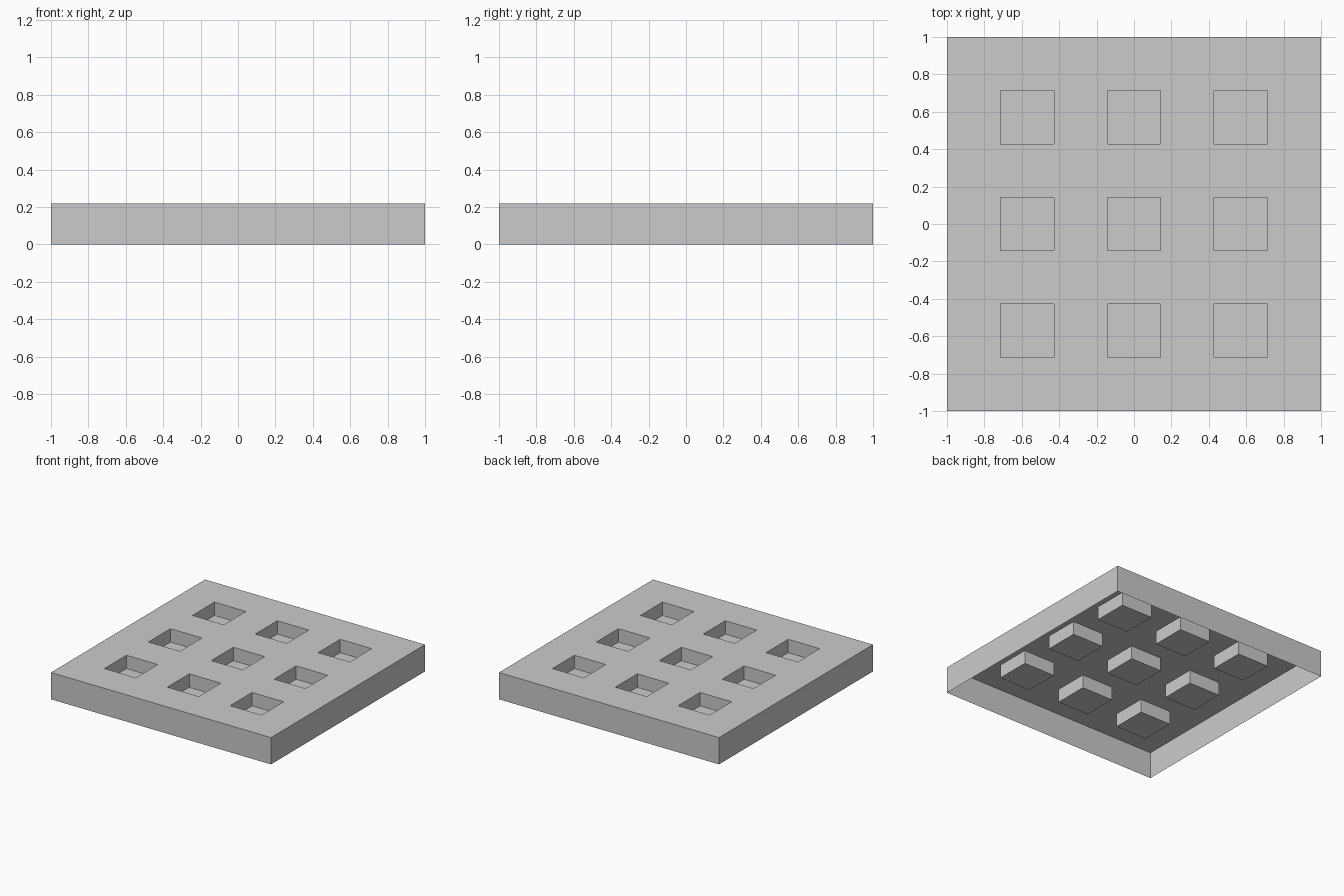
import bpy
import bmesh

if "Cube" in bpy.data.objects:
    bpy.data.objects.remove(bpy.data.objects["Cube"])

HEIGHT = 0.22
POCKET_DEPTH = 0.11
CELLS = 7

bm = bmesh.new()

# Top sheet, split in a 7 x 7 grid
bmesh.ops.create_grid(bm, x_segments=CELLS, y_segments=CELLS, size=1.0)
for v in bm.verts:
    v.co.z = HEIGHT


def cell(value):
    return int((value + 1.0) / 2.0 * CELLS)


border = [e for e in bm.edges if e.is_boundary]
pockets = []
for f in bm.faces:
    c = f.calc_center_median()
    if cell(c.x) % 2 == 1 and cell(c.y) % 2 == 1:
        pockets.append(f)

# Outer skirt, open underneath
skirt = bmesh.ops.extrude_edge_only(bm, edges=border)
for g in skirt["geom"]:
    if isinstance(g, bmesh.types.BMVert):
        g.co.z = 0.0

# Nine square pockets pushed down from the top
floors = bmesh.ops.extrude_discrete_faces(bm, faces=pockets)["faces"]
for f in floors:
    for v in f.verts:
        v.co.z = HEIGHT - POCKET_DEPTH

bmesh.ops.recalc_face_normals(bm, faces=bm.faces)

# Merge flat strips of each skirt side into one face
sides = [e for e in bm.edges if len(e.link_faces) == 2
         and all(abs(f.normal.z) < 0.1 for f in e.link_faces)
         and e.calc_face_angle() < 0.01]
bmesh.ops.dissolve_edges(bm, edges=sides, use_verts=False)

mesh = bpy.data.meshes.new("pocketed_tray")
bm.to_mesh(mesh)
bm.free()
tray = bpy.data.objects.new("pocketed_tray", mesh)
bpy.context.collection.objects.link(tray)
